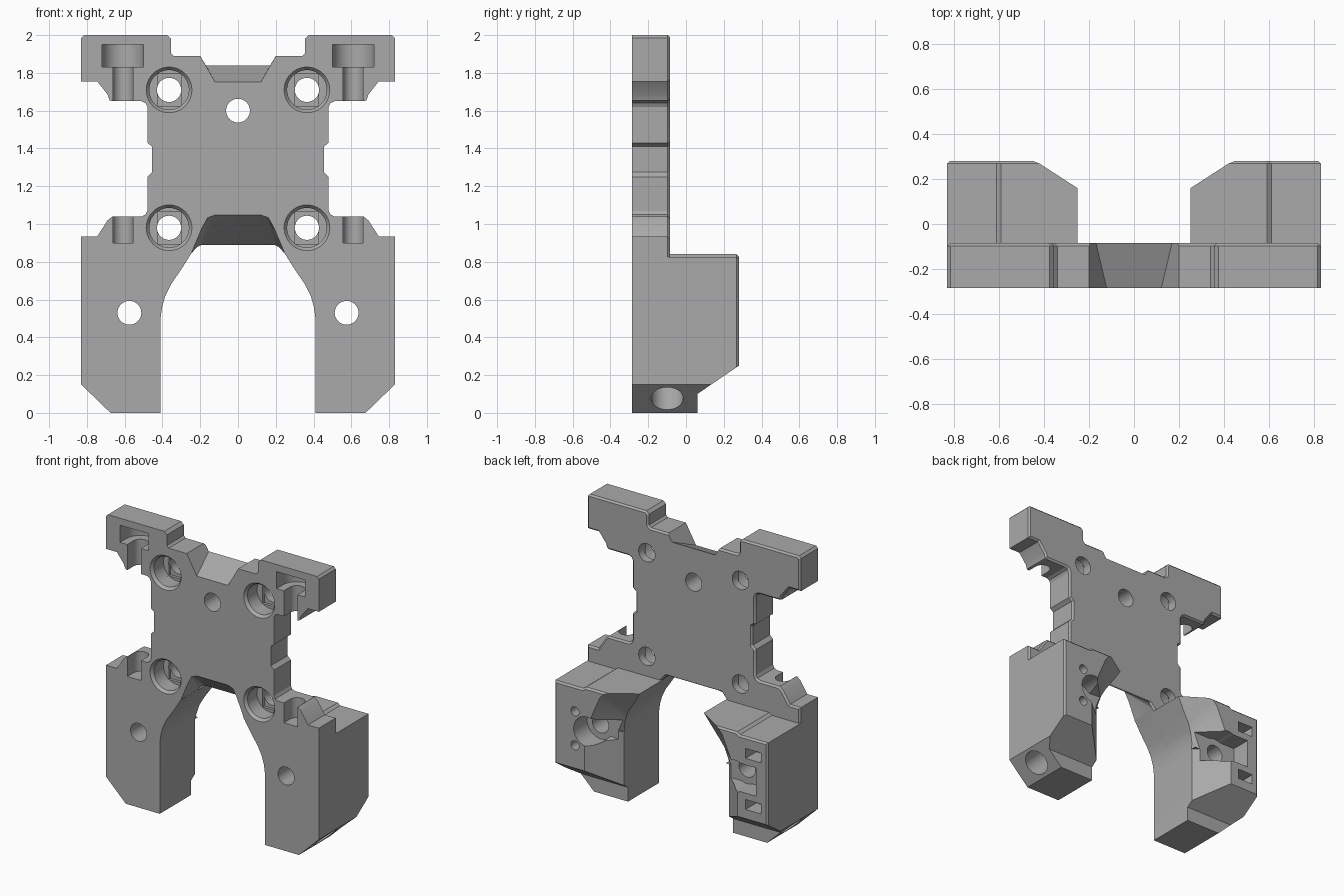
import bpy, bmesh, math
from mathutils import Vector, Matrix

cube = bpy.data.objects.get("Cube")
if cube:
    bpy.data.objects.remove(cube)

FRONT, BACK, LEG_BACK = -0.285, -0.085, 0.28

grey = bpy.data.materials.new("plain_grey")
grey.use_nodes = True
grey.diffuse_color = (0.4, 0.4, 0.4, 1)
grey.node_tree.nodes["Principled BSDF"].inputs["Base Color"].default_value = (0.4, 0.4, 0.4, 1)


def make(name, bm):
    bmesh.ops.recalc_face_normals(bm, faces=bm.faces)
    mesh = bpy.data.meshes.new(name)
    bm.to_mesh(mesh)
    bm.free()
    obj = bpy.data.objects.new(name, mesh)
    bpy.context.collection.objects.link(obj)
    return obj


def prism(name, outline, y0, y1, bevel=0.012):
    """Extrude an x-z outline along y and chamfer its back rim."""
    bm = bmesh.new()
    face = bm.faces.new([bm.verts.new((x, y0, z)) for x, z in outline])
    ext = bmesh.ops.extrude_face_region(bm, geom=[face])["geom"]
    for v in ext:
        if isinstance(v, bmesh.types.BMVert):
            v.co.y = y1
    rim = [e for e in bm.edges if all(abs(v.co.y - y1) < 1e-5 for v in e.verts)]
    bmesh.ops.bevel(bm, geom=rim, offset=bevel, segments=1, affect='EDGES')
    return make(name, bm)


def hull(points):
    bm = bmesh.new()
    for p in points:
        bm.verts.new(p)
    res = bmesh.ops.convex_hull(bm, input=bm.verts)
    loose = [g for g in res["geom_interior"] if isinstance(g, bmesh.types.BMVert)]
    bmesh.ops.delete(bm, geom=loose, context='VERTS')
    return make("cutter", bm)


def box(x0, x1, y0, y1, z0, z1):
    return hull([(x, y, z) for x in (x0, x1) for y in (y0, y1) for z in (z0, z1)])


def rod(a, b, r0, r1=None, sides=40):
    a, b = Vector(a), Vector(b)
    d = b - a
    bm = bmesh.new()
    turn = d.to_track_quat('Z', 'Y').to_matrix().to_4x4()
    bmesh.ops.create_cone(bm, cap_ends=True, segments=sides, radius1=r0,
                          radius2=r0 if r1 is None else r1, depth=d.length,
                          matrix=Matrix.Translation((a + b) / 2) @ turn)
    return make("cutter", bm)


def combine(body, other, operation='DIFFERENCE'):
    mod = body.modifiers.new("cut", 'BOOLEAN')
    mod.operation, mod.object, mod.solver = operation, other, 'EXACT'
    bpy.context.view_layer.update()
    graph = bpy.context.evaluated_depsgraph_get()
    mesh = bpy.data.meshes.new_from_object(body.evaluated_get(graph))
    body.modifiers.clear()
    body.data = mesh
    bpy.data.objects.remove(other)


# Plate outline, one half from the top centre down to the arch
arch = [(0.41, 0), (0.41, 0.5), (0.402, 0.56), (0.385, 0.62), (0.355, 0.68),
        (0.30, 0.76), (0.25, 0.84)]
upper = [(0.34, 1.89), (0.355, 1.905), (0.355, 1.98), (0.375, 2.0), (0.815, 2.0),
         (0.83, 1.985), (0.83, 1.755), (0.745, 1.755), (0.69, 1.685), (0.68, 1.655),
         (0.665, 1.65), (0.51, 1.65), (0.49, 1.64), (0.48, 1.62), (0.48, 1.43),
         (0.455, 1.41), (0.455, 1.275), (0.48, 1.25), (0.48, 1.07), (0.49, 1.05),
         (0.51, 1.04), (0.665, 1.04), (0.69, 1.02), (0.745, 0.935), (0.83, 0.935)]
foot = [(0.83, 0.15), (0.675, 0)]
half = upper + foot + arch + [(0.215, 0.88)]
body = prism("mount_body", half + [(-x, z) for x, z in reversed(half)], FRONT, BACK)

# Leg blocks behind the plate
for s in (1, -1):
    outline = [(0.59, 0.84), (0.61, 0.825), (0.83, 0.825)] + foot + arch
    combine(body, prism("leg", [(s * x, z) for x, z in outline], -0.2, LEG_BACK), 'UNION')

# Sloped notch in the top edge
combine(body, hull([(s * x, y, z) for s in (1, -1) for x, y, z in
                    ((0.12, -0.29, 1.75), (0.206, -0.29, 1.9),
                     (0.17, -0.08, 1.84), (0.206, -0.08, 1.9))]))
# Sloped roof of the arch, higher at the front
combine(body, hull([(s * x, y, z) for s in (1, -1) for x, y, z in
                    ((0.12, -0.287, 1.05), (0.16, -0.287, 1.035), (0.19, -0.287, 0.98),
                     (0.245, -0.287, 0.85), (0.2, -0.08, 0.88), (0.24, -0.08, 0.845))]))
# Centre hole
combine(body, rod((0, -0.4, 1.6), (0, 0.1, 1.6), 0.063))
# Underside slope of the legs
combine(body, hull([(x, y, z) for x in (-1, 1) for y, z in
                    ((0.06, -0.1), (0.06, 0.1), (0.5, 0.40), (0.5, -0.1))]))

for s in (1, -1):
    # Counterbored corner holes with a chamfered mouth and stepped floor
    for z in (1.71, 0.98):
        x = s * 0.365
        combine(body, rod((x, -0.29, z), (x, -0.265, z), 0.125, 0.105))
        combine(body, rod((x, -0.3, z), (x, -0.16, z), 0.105))
        combine(body, box(x - 0.062, x + 0.062, -0.18, -0.14, z - 0.085, z + 0.085))
        combine(body, rod((x, -0.2, z), (x, 0, z), 0.064))

    # Screw-head pockets in the arms and shaft slots below them
    x, y = s * 0.61, -0.215
    for r, z0, z1 in ((0.11, 1.83, 1.95), (0.053, 1.6, 1.84), (0.053, 0.9, 1.1)):
        combine(body, rod((x, y, z0), (x, y, z1), r))
        combine(body, box(x - r, x + r, -0.32, y, z0, z1))

    # Inner rear chamfers of the legs
    def side(points):
        return hull([(s * px, py, pz) for px, py, pz in points])
    high = [(0.165, 0.115, 0.86), (0.513, 0.34, 0.86), (0.1, 0.5, 0.86)]
    low = [(0.33, 0.03, 0.52), (0.66, 0.34, 0.52), (0.1, 0.5, 0.52)]
    combine(body, side(high + low))
    combine(body, side(low + [(px, py, -0.1) for px, py, pz in low]))

    # Front screw hole through each leg, angled hole in each foot chamfer
    x, z = s * 0.575, 0.53
    combine(body, rod((x, -0.4, z), (x, 0.4, z), 0.063))
    combine(body, rod((s * 0.83, -0.1, 0), (s * 0.58, -0.1, 0.25), 0.085))

# Left leg: round seat with two pilot holes
combine(body, rod((0.575, 0.13, 0.53), (0.575, 0.4, 0.53), 0.105))
combine(body, hull([(x, y, z) for x, y, z in
                    ((0.575, 0.13, 0.47), (0.575, 0.13, 0.59), (0.575, 0.4, 0.42),
                     (0.575, 0.4, 0.64), (0.3, 0.13, 0.45), (0.3, 0.13, 0.61),
                     (0.3, 0.4, 0.4), (0.3, 0.4, 0.66))]))
for z in (0.41, 0.65):
    combine(body, rod((0.67, 0.12, z), (0.67, 0.4, z), 0.032, sides=24))

# Right leg: wide seat open to the inside and two rectangular slots
combine(body, rod((-0.575, 0.14, 0.53), (-0.575, 0.4, 0.53), 0.11))
combine(body, box(-0.74, -0.3, 0.14, 0.4, 0.43, 0.63))
for z in (0.35, 0.71):
    combine(body, box(-0.78, -0.66, 0.16, 0.4, z - 0.035, z + 0.035))

# Finish
body.data.materials.clear()
body.data.materials.append(grey)
for p in body.data.polygons:
    p.material_index = 0
bpy.ops.object.select_all(action='DESELECT')
body.select_set(True)
bpy.context.view_layer.objects.active = body
bpy.ops.object.shade_smooth_by_angle(angle=math.radians(25))
